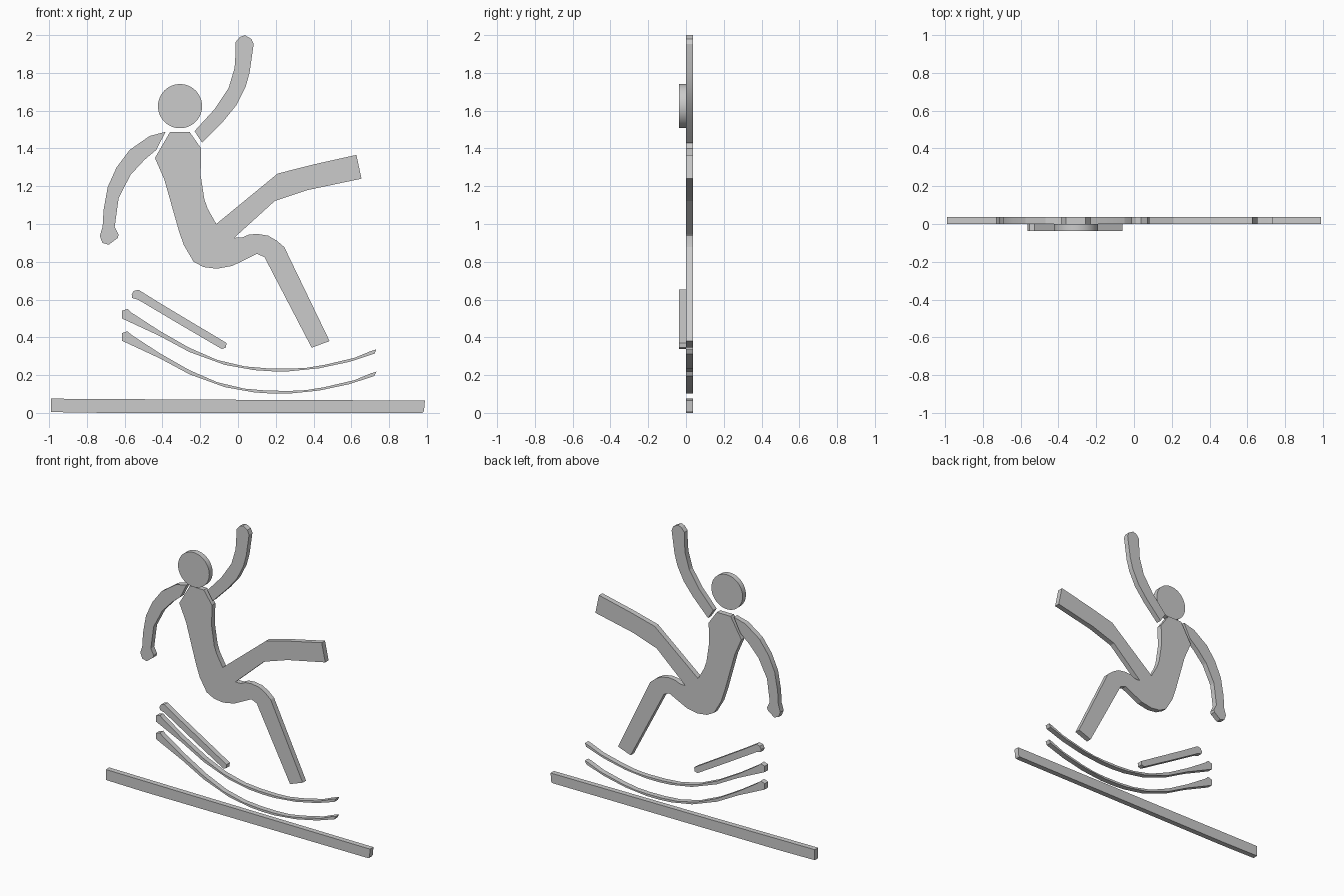
import bpy, bmesh, math

T = 0.036  # plate thickness


def plate(name, outline, y0, smooth=True):
    """Extrude an (x, z) outline along +y from y0 into a flat plate."""
    bm = bmesh.new()
    face = bm.faces.new([bm.verts.new((x, y0, z)) for x, z in outline])
    ext = bmesh.ops.extrude_face_region(bm, geom=[face])
    for v in ext["geom"]:
        if isinstance(v, bmesh.types.BMVert):
            v.co.y += T
    bmesh.ops.recalc_face_normals(bm, faces=bm.faces[:])
    me = bpy.data.meshes.new(name)
    bm.to_mesh(me)
    bm.free()
    ob = bpy.data.objects.new(name, me)
    bpy.context.collection.objects.link(ob)
    if smooth:
        bpy.ops.object.select_all(action='DESELECT')
        ob.select_set(True)
        bpy.context.view_layer.objects.active = ob
        bpy.ops.object.shade_smooth_by_angle(angle=math.radians(15))
    return ob


# Torso with raised leg and bent leg
plate("torso_and_legs", [
    (-0.36, 1.487), (-0.256, 1.487), (-0.195, 1.40), (-0.198, 1.26),
    (-0.178, 1.13), (-0.16, 1.08), (-0.115, 1.0), (0.21, 1.267),
    (0.39, 1.313), (0.627, 1.366), (0.654, 1.24), (0.37, 1.18),
    (0.195, 1.122), (-0.02, 0.927), (0.02, 0.928), (0.055, 0.943),
    (0.10, 0.948), (0.16, 0.938), (0.205, 0.912), (0.245, 0.878),
    (0.485, 0.38), (0.39, 0.345), (0.14, 0.825), (0.10, 0.842),
    (-0.03, 0.778), (-0.113, 0.763), (-0.182, 0.772), (-0.235, 0.80),
    (-0.288, 0.89), (-0.315, 0.97), (-0.39, 1.235), (-0.44, 1.35)], 0)

# Lowered arm
plate("lowered_arm", [
    (-0.384, 1.488), (-0.468, 1.466), (-0.574, 1.392), (-0.643, 1.30),
    (-0.69, 1.196), (-0.712, 1.074), (-0.717, 0.985), (-0.732, 0.937),
    (-0.718, 0.90), (-0.685, 0.89), (-0.637, 0.926), (-0.632, 0.943),
    (-0.653, 0.985), (-0.632, 1.138), (-0.569, 1.26), (-0.495, 1.34),
    (-0.432, 1.393)], 0)

# Raised arm
plate("raised_arm", [
    (-0.23, 1.492), (-0.124, 1.608), (-0.05, 1.72), (-0.018, 1.826),
    (-0.013, 1.905), (-0.013, 1.963), (0.01, 1.99), (0.036, 2.0),
    (0.071, 1.98), (0.083, 1.952), (0.061, 1.80), (0.04, 1.725),
    (-0.008, 1.63), (-0.077, 1.545), (-0.19, 1.43)], 0)

# Head disc
N = 48
plate("head", [(-0.307 + 0.117 * math.cos(2 * math.pi * i / N),
                1.624 + 0.117 * math.sin(2 * math.pi * i / N))
               for i in range(N)], -T)

# Two curved streaks, one above the other
streak = [
    (-0.615, 0.54), (-0.585, 0.55), (-0.563, 0.53), (-0.415, 0.434),
    (-0.257, 0.344), (-0.11, 0.28), (0.034, 0.246), (0.15, 0.236),
    (0.272, 0.234), (0.36, 0.238), (0.458, 0.254), (0.616, 0.291),
    (0.706, 0.328), (0.733, 0.336), (0.722, 0.313), (0.59, 0.27),
    (0.43, 0.236), (0.272, 0.22), (0.18, 0.22), (0.087, 0.226),
    (-0.07, 0.254), (-0.257, 0.322), (-0.415, 0.407), (-0.615, 0.50)]
for name, dz in (("upper_streak", 0), ("lower_streak", -0.118)):
    plate(name, [(x, z + dz) for x, z in streak], 0)

# Short straight streak in front
plate("short_streak", [
    (-0.563, 0.625), (-0.553, 0.645), (-0.527, 0.652), (-0.415, 0.582),
    (-0.061, 0.37), (-0.064, 0.345), (-0.086, 0.338), (-0.32, 0.475),
    (-0.527, 0.598), (-0.56, 0.608)], -T)

# Ground bar
plate("ground_bar", [
    (-0.99, 0.075), (-0.18, 0.07), (0.99, 0.065), (0.985, 0.01),
    (0.978, 0.0), (-0.72, 0.0), (-0.99, 0.004)], 0, smooth=False)
